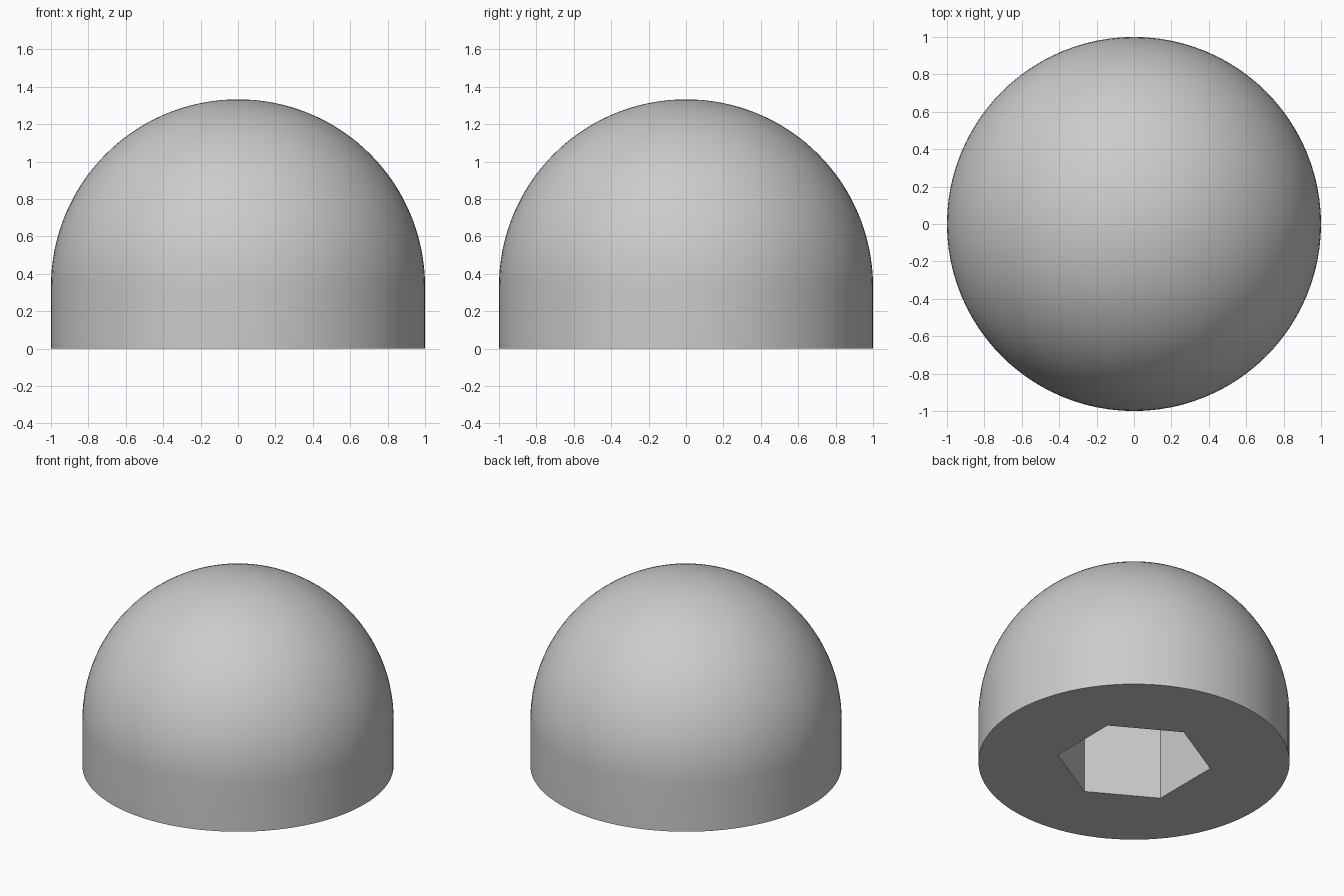
import bpy, bmesh, math

if "Cube" in bpy.data.objects:
    bpy.data.objects.remove(bpy.data.objects["Cube"])

RADIUS, WALL = 1.0, 0.333        # dome radius, height of the straight rim
HEX_R, HEX_DEPTH = 0.497, 0.667  # socket circumradius and depth
SEGMENTS, RINGS = 96, 32

grey = bpy.data.materials.new("grey plastic")
grey.diffuse_color = (0.6, 0.6, 0.6, 1)
grey.use_nodes = True
grey.node_tree.nodes["Principled BSDF"].inputs["Base Color"].default_value = grey.diffuse_color


def add_object(name, bm):
    mesh = bpy.data.meshes.new(name)
    bm.to_mesh(mesh)
    bm.free()
    obj = bpy.data.objects.new(name, mesh)
    bpy.context.collection.objects.link(obj)
    mesh.materials.append(grey)
    return obj


# Domed cap: straight rim and hemisphere profile spun about z
bm = bmesh.new()
profile = [(0, 0), (RADIUS, 0)]
for i in range(RINGS + 1):
    a = math.pi / 2 * i / RINGS
    profile.append((RADIUS * math.cos(a), WALL + RADIUS * math.sin(a)))
points = [bm.verts.new((r, 0, z)) for r, z in profile]
edges = [bm.edges.new(pair) for pair in zip(points, points[1:])]
bmesh.ops.spin(bm, geom=points + edges, cent=(0, 0, 0), axis=(0, 0, 1),
               angle=math.tau, steps=SEGMENTS, use_merge=True)
bmesh.ops.remove_doubles(bm, verts=bm.verts, dist=1e-4)
bmesh.ops.recalc_face_normals(bm, faces=bm.faces)
cap = add_object("domed_cap", bm)

# Hexagonal socket cutter, corners on the y axis
bm = bmesh.new()
angles = [math.pi / 2 + math.tau * i / 6 for i in range(6)]
base = bm.faces.new([bm.verts.new((HEX_R * math.cos(a), HEX_R * math.sin(a), -0.2))
                     for a in angles])
top = bmesh.ops.extrude_face_region(bm, geom=[base])["geom"]
for v in top:
    if isinstance(v, bmesh.types.BMVert):
        v.co.z = HEX_DEPTH
bmesh.ops.recalc_face_normals(bm, faces=bm.faces)
cutter = add_object("socket_cutter", bm)
cutter.hide_render = True

# Cut the socket into the underside
cut = cap.modifiers.new("socket", 'BOOLEAN')
cut.operation = 'DIFFERENCE'
cut.solver = 'EXACT'
cut.object = cutter
bpy.context.view_layer.objects.active = cap
cap.select_set(True)
bpy.ops.object.modifier_apply(modifier=cut.name)
bpy.data.objects.remove(cutter)
bpy.ops.object.shade_smooth_by_angle(angle=math.radians(30))
